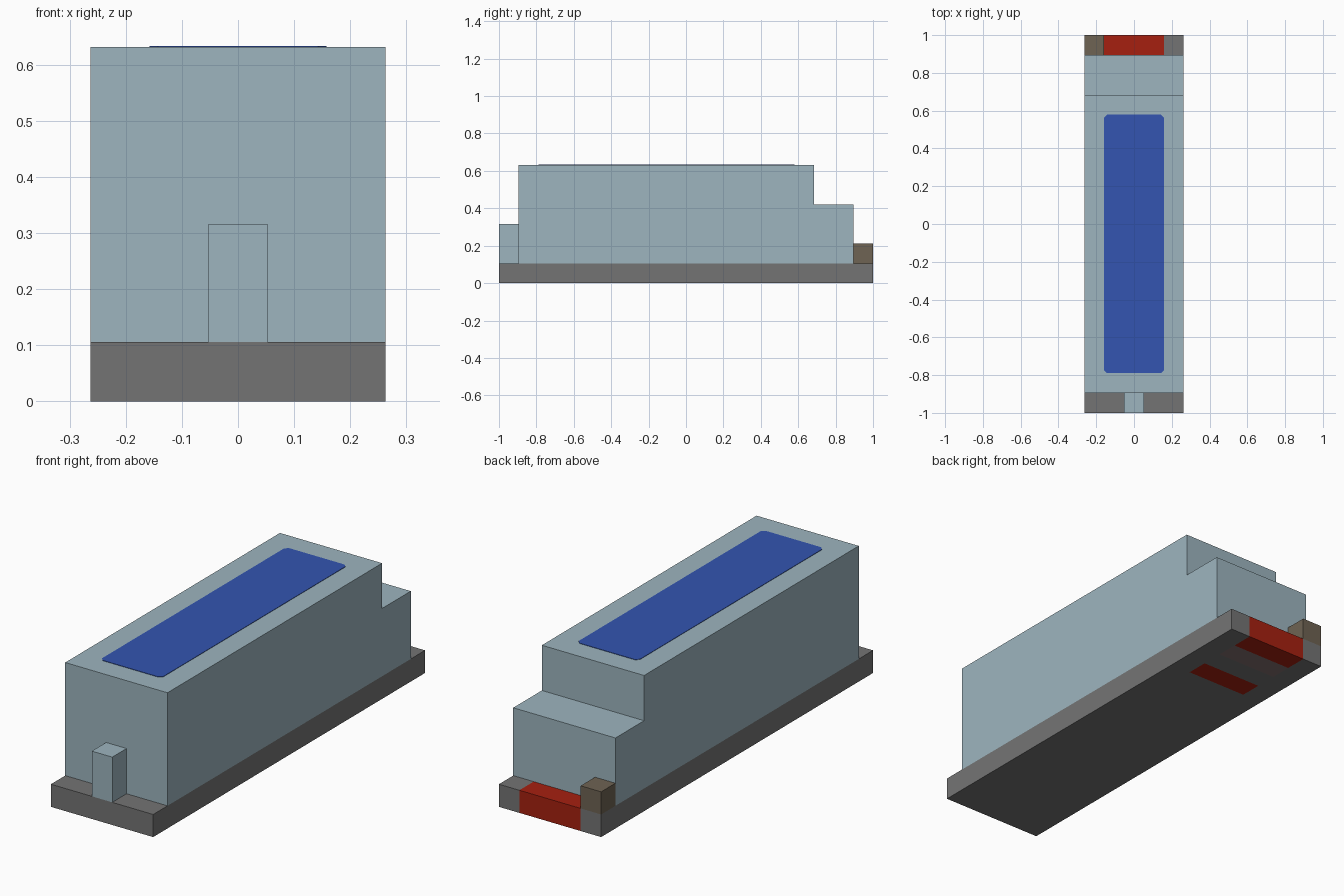
import bpy, bmesh
from mathutils import Vector

cube = bpy.data.objects.get("Cube")
if cube:
    bpy.data.objects.remove(cube, do_unlink=True)

U = 2 / 19  # one building block unit


def material(name, hex_code):
    def linear(c):
        return c / 12.92 if c <= 0.04045 else ((c + 0.055) / 1.055) ** 2.4
    rgb = [linear(int(hex_code[i:i + 2], 16) / 255) for i in (0, 2, 4)]
    mat = bpy.data.materials.new(name)
    mat.use_nodes = True
    mat.diffuse_color = (*rgb, 1)
    mat.node_tree.nodes["Principled BSDF"].inputs["Base Color"].default_value = (*rgb, 1)
    return mat


pale = material("pale blue grey", "9db5bf")
grey = material("grey", "747474")
red = material("red", "a62010")
blue = material("blue", "3355b1")
brown = material("brown", "6e6353")
dusky = material("dusky brown", "836f6f")


def box_mesh(x, y, z):
    bm = bmesh.new()
    bmesh.ops.create_cube(bm, size=1)
    for v in bm.verts:
        v.co = Vector(r[1] if c > 0 else r[0] for c, r in zip(v.co, (x, y, z)))
    return bm


def finish(bm, name, *mats):
    mesh = bpy.data.meshes.new(name)
    bmesh.ops.recalc_face_normals(bm, faces=bm.faces)
    bm.to_mesh(mesh)
    bm.free()
    for m in mats:
        mesh.materials.append(m)
    obj = bpy.data.objects.new(name, mesh)
    bpy.context.collection.objects.link(obj)
    return obj


# Base slab, cut so the tail panel and underside strips can be coloured
HALF, PANEL, TAIL = 2.5 * U, 1.5 * U, 8.5 * U
bm = box_mesh((-HALF, HALF), (-1, 1), (0, U))
cuts = [((s * PANEL, 0, 0), (1, 0, 0)) for s in (-1, 1)]
cuts += [((0, k * U, 0), (0, 1, 0)) for k in (5.5, 6.5, 7.5, 8.5)]
for point, normal in cuts:
    bmesh.ops.bisect_plane(bm, geom=bm.verts[:] + bm.edges[:] + bm.faces[:],
                           plane_co=point, plane_no=normal)
for f in bm.faces:
    c = f.calc_center_median()
    if abs(c.x) < PANEL:
        if c.y > TAIL:
            f.material_index = 1
        elif c.z < 0.01 and 7.5 * U < c.y < TAIL:
            f.material_index = 2
        elif c.z < 0.01 and 5.5 * U < c.y < 6.5 * U:
            f.material_index = 1
finish(bm, "base_slab", grey, red, dusky)

# Body: one stepped side profile extruded across the width
profile = [(-8.5, 1), (8.5, 1), (8.5, 4), (6.5, 4), (6.5, 6), (-8.5, 6)]
bm = bmesh.new()
side = bm.faces.new([bm.verts.new((-HALF, y * U, z * U)) for y, z in profile])
out = bmesh.ops.extrude_face_region(bm, geom=[side])
for v in out["geom"]:
    if isinstance(v, bmesh.types.BMVert):
        v.co.x = HALF
finish(bm, "stepped_body", pale)

# Front post and rear corner block
finish(box_mesh((-U / 2, U / 2), (-1, -TAIL), (U, 3 * U)), "front_post", pale)
finish(box_mesh((-HALF, -PANEL), (TAIL, 1), (U, 2 * U)), "rear_corner_block", brown)

# Roof panel with clipped corners
bm = box_mesh((-PANEL, PANEL), (-7.5 * U, 5.5 * U), (6 * U, 6 * U + 0.002))
corners = [e for e in bm.edges if abs(e.verts[0].co.z - e.verts[1].co.z) > 0.001]
bmesh.ops.bevel(bm, geom=corners, offset=0.015, segments=1, affect='EDGES')
finish(bm, "roof_panel", blue)
